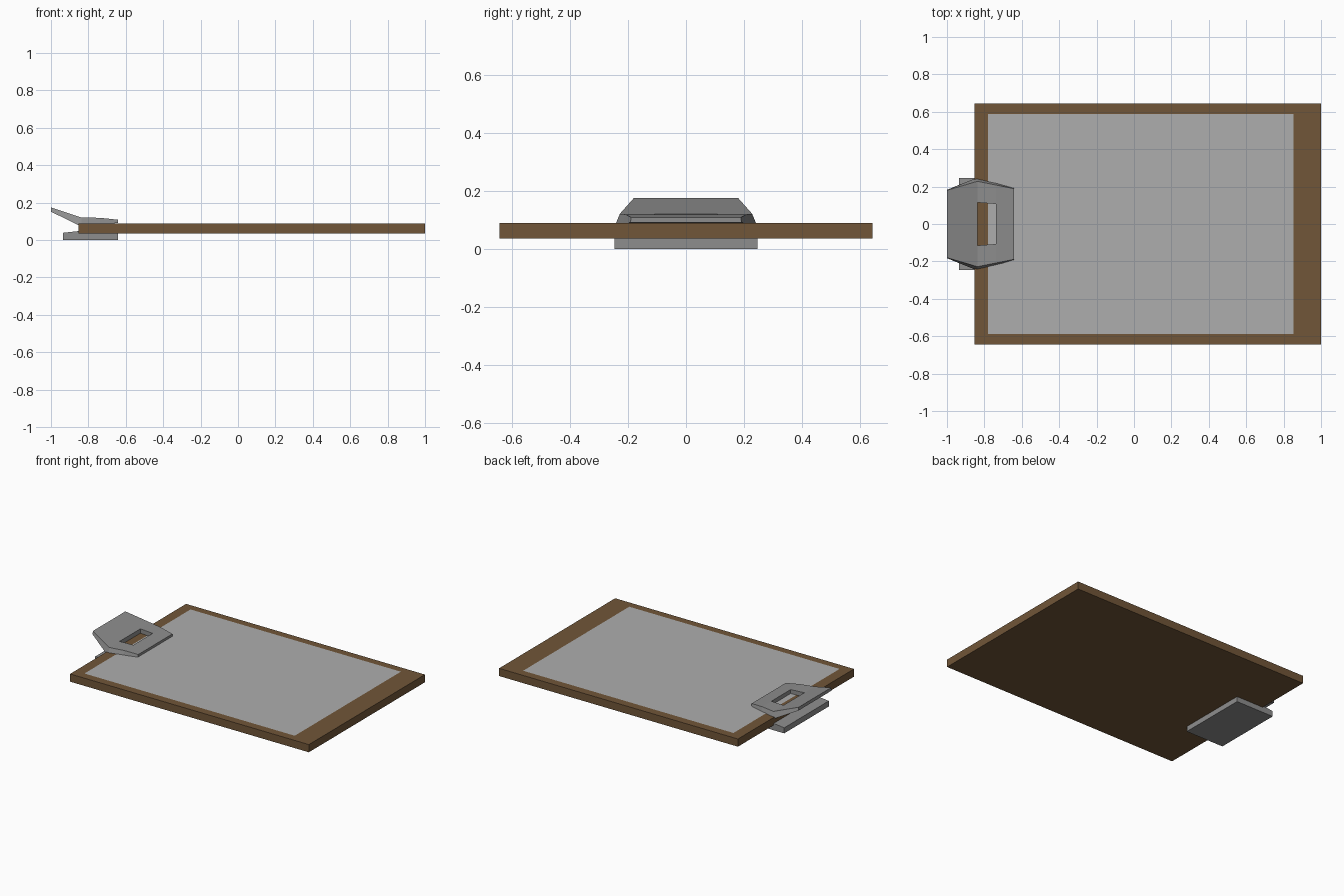
import bpy, bmesh

if "Cube" in bpy.data.objects:
    bpy.data.objects.remove(bpy.data.objects["Cube"])


def material(name, rgb):
    m = bpy.data.materials.new(name)
    m.diffuse_color = (*rgb, 1)
    m.use_nodes = True
    m.node_tree.nodes["Principled BSDF"].inputs["Base Color"].default_value = m.diffuse_color
    return m


def finish(name, bm, mat):
    bmesh.ops.recalc_face_normals(bm, faces=bm.faces)
    mesh = bpy.data.meshes.new(name)
    bm.to_mesh(mesh)
    bm.free()
    obj = bpy.data.objects.new(name, mesh)
    bpy.context.collection.objects.link(obj)
    if mat:
        mesh.materials.append(mat)
    return obj


def extrude_profile(name, profile, half_y, mat=None):
    """Extrude an x/z profile symmetrically along y."""
    bm = bmesh.new()
    face = bm.faces.new([bm.verts.new((x, -half_y, z)) for x, z in profile])
    ext = bmesh.ops.extrude_face_region(bm, geom=[face])["geom"]
    verts = [v for v in ext if isinstance(v, bmesh.types.BMVert)]
    bmesh.ops.translate(bm, verts=verts, vec=(0, 2 * half_y, 0))
    return finish(name, bm, mat)


wood = material("wood", (0.165, 0.093, 0.04))
paper_mat = material("paper", (0.42, 0.42, 0.42))
metal = material("metal", (0.27, 0.27, 0.27))

# Wooden board
extrude_profile("board", [(-0.853, 0.036), (1, 0.036), (1, 0.09), (-0.853, 0.09)], 0.643, wood)

# Paper sheet lying on the board
bm = bmesh.new()
bm.faces.new([bm.verts.new(p + (0.0915,)) for p in
              ((-0.78, -0.588), (0.852, -0.588), (0.852, 0.588), (-0.78, 0.588))])
sheet = finish("paper_sheet", bm, paper_mat)

# Lower jaw of the clip, under the board
extrude_profile("clip_lower_jaw", [(-0.935, 0), (-0.642, 0), (-0.642, 0.037),
                                   (-0.853, 0.048), (-0.935, 0.039)], 0.247, metal)

# Upper jaw: bent six-sided plate with a rectangular window
# rows: x, top half width, bottom half width, window half width, top z, bottom z
rows = [(-1.0, 0.18, 0.183, 0.115, 0.175, 0.152),
        (-0.838, 0.228, 0.248, 0.115, 0.121, 0.072),
        (-0.737, 0.208, 0.221, 0.107, 0.119, 0.082),
        (-0.642, 0.189, 0.191, 0.107, 0.109, 0.092)]
bm = bmesh.new()
top, bottom = [], []
for x, wt, wb, h, zt, zb in rows:
    top.append([bm.verts.new((x, y, zt)) for y in (-wt, -h, h, wt)])
    bottom.append([bm.verts.new((x, y, zb)) for y in (-wb, -h, h, wb)])
for i in range(3):
    for j in range(3):
        if (i, j) != (1, 1):
            for g in (top, bottom):
                bm.faces.new((g[i][j], g[i + 1][j], g[i + 1][j + 1], g[i][j + 1]))


def wall(cells):
    """Join top and bottom grids along a closed loop of cells."""
    for (a, b), (c, d) in zip(cells, cells[1:] + cells[:1]):
        bm.faces.new((top[a][b], top[c][d], bottom[c][d], bottom[a][b]))


wall([(0, 0), (0, 1), (0, 2), (0, 3), (1, 3), (2, 3),
      (3, 3), (3, 2), (3, 1), (3, 0), (2, 0), (1, 0)])
wall([(1, 1), (1, 2), (2, 2), (2, 1)])
finish("clip_upper_jaw", bm, metal)
